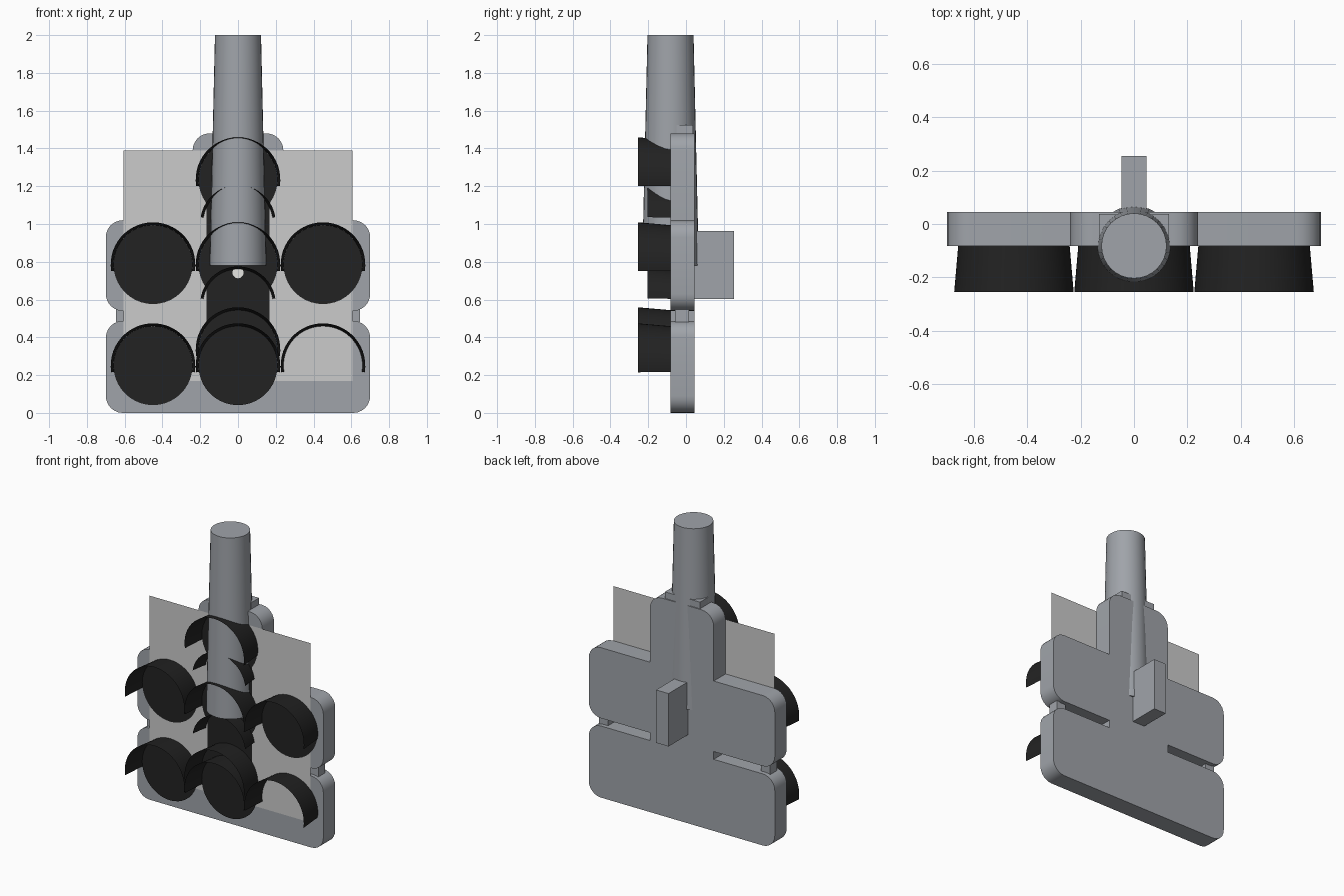
import bpy, bmesh, math
from mathutils import Vector

cube = bpy.data.objects.get("Cube")
if cube:
    bpy.data.objects.remove(cube)


def material(name, rgb):
    m = bpy.data.materials.new(name)
    m.use_nodes = True
    m.diffuse_color = (*rgb, 1)
    m.node_tree.nodes["Principled BSDF"].inputs["Base Color"].default_value = (*rgb, 1)
    return m


grey = material("metal grey", (0.35, 0.37, 0.40))
light = material("light grey", (0.60, 0.60, 0.60))
black = material("matt black", (0.016, 0.016, 0.016))
white = material("white", (0.85, 0.85, 0.82))


def finish(name, bm, mat, smooth=False):
    mesh = bpy.data.meshes.new(name)
    bm.to_mesh(mesh)
    bm.free()
    mesh.materials.append(mat)
    ob = bpy.data.objects.new(name, mesh)
    bpy.context.collection.objects.link(ob)
    if smooth:
        bpy.ops.object.select_all(action="DESELECT")
        ob.select_set(True)
        bpy.context.view_layer.objects.active = ob
        bpy.ops.object.shade_smooth_by_angle(angle=math.radians(35))
    return ob


def box(name, x, y, z, mat):
    """Box from (low, high) ranges on each axis."""
    bm = bmesh.new()
    bmesh.ops.create_cube(bm, size=1)
    for v in bm.verts:
        v.co = [r[0] if c < 0 else r[1] for c, r in zip(v.co, (x, y, z))]
    return finish(name, bm, mat)


def sheet(name, points, y, mat):
    """Flat front-facing face from (x, z) points, anticlockwise."""
    bm = bmesh.new()
    bm.faces.new([bm.verts.new((x, y, z)) for x, z in points])
    return finish(name, bm, mat)


def disc(name, x, z, r, y, mat, sides=40):
    angles = [math.tau * i / sides for i in range(sides)]
    return sheet(name, [(x + r * math.cos(a), z + r * math.sin(a)) for a in angles], y, mat)


def rectangle(name, half, low, high, y, mat):
    return sheet(name, [(-half, low), (half, low), (half, high), (-half, high)], y, mat)


def hood(name, x, z, r_front, r_back, y_front, start, steps=28):
    """Thin arched visor, open below and flared toward the front."""
    bm = bmesh.new()
    rows = []
    for i in range(steps + 1):
        a = math.radians(start + (180 - 2 * start) * i / steps)
        rows.append([bm.verts.new((x + r * math.cos(a), y, z + r * math.sin(a)))
                     for r, y in ((r_front, y_front), (r_back, FACE))])
    for a, b in zip(rows, rows[1:]):
        bm.faces.new((a[0], a[1], b[1], b[0]))
    return finish(name, bm, black, True)


def rounded(corners, steps=6):
    """Replace right-angled corners (x, z, radius) by arcs."""
    out = []
    for i, (x, z, r) in enumerate(corners):
        p = Vector((x, z))
        if r == 0:
            out.append(p)
            continue
        d1 = (Vector(corners[i - 1][:2]) - p).normalized()
        d2 = (Vector(corners[(i + 1) % len(corners)][:2]) - p).normalized()
        for k in range(steps + 1):
            t = math.pi / 2 * k / steps
            out.append(p + (d1 + d2 - d2 * math.cos(t) - d1 * math.sin(t)) * r)
    return out


FACE, BACK = -0.082, 0.045

# Housing: slotted backing board with rounded corners
R = 0.09
half = [(0.7, 0, R), (0.7, 0.487, R), (0.24, 0.487, 0), (0.24, 0.54, 0),
        (0.7, 0.54, R), (0.7, 1.02, R), (0.24, 1.02, 0), (0.24, 1.48, R)]
outline = rounded(half + [(-x, z, r) for x, z, r in reversed(half)])
bm = bmesh.new()
front = bm.faces.new([bm.verts.new((x, FACE, z)) for x, z in outline])
grown = bmesh.ops.extrude_face_region(bm, geom=[front], use_keep_orig=True)["geom"]
for v in grown:
    if isinstance(v, bmesh.types.BMVert):
        v.co.y = BACK
bmesh.ops.recalc_face_normals(bm, faces=bm.faces)
finish("housing", bm, grey, True)

# Small links across the slots, rear arm and pole clamp
for side, s in (("left", 1), ("right", -1)):
    box(side + "_link", sorted((s * 0.575, s * 0.645)), (-0.058, 0.016), (0.48, 0.55), grey)
box("rear_arm", (-0.047, 0.047), (0.03, 0.255), (0.603, 0.963), grey)
box("pole_clamp", (-0.132, 0.132), (-0.05, 0.038), (1.4, 1.525), grey)

# Tapered pole
bm = bmesh.new()
bmesh.ops.create_cone(bm, cap_ends=True, segments=32, radius1=0.15, radius2=0.122, depth=1.22)
bmesh.ops.translate(bm, verts=bm.verts, vec=(0, -0.082, 1.39))
finish("pole", bm, grey, True)

# Face plate and dark centre strip
rectangle("face_plate", 0.605, 0.17, 1.39, FACE - 0.003, light)
rectangle("centre_strip", 0.168, 0.25, 1.25, FACE - 0.005, black)

# Large lamps: lens disc with a hood; one lamp has no lens
lamps = [("upper_left", 0.45, 0.785), ("upper_right", -0.45, 0.785),
         ("lower_left", 0.45, 0.25), ("lower_right", -0.45, 0.25),
         ("top_centre", 0, 1.235), ("middle_centre", 0, 0.785),
         ("low_centre", 0, 0.335), ("bottom_centre", 0, 0.25)]
for i, (name, x, z) in enumerate(lamps):
    hood(name + "_hood", x, z, 0.224, 0.209, -0.255, -9)
    if name != "lower_left":
        disc(name + "_lens", x, z, 0.209, FACE - 0.006 - 0.0005 * i, black)

# Small hoods between the centre lamps
for name, z in (("upper", 1.005), ("lower", 0.575)):
    hood(name + "_small_hood", 0, z, 0.2, 0.185, -0.205, 9)

# Pale indicator dot below the pole
disc("indicator_dot", 0, 0.742, 0.03, FACE - 0.012, white, 12)
